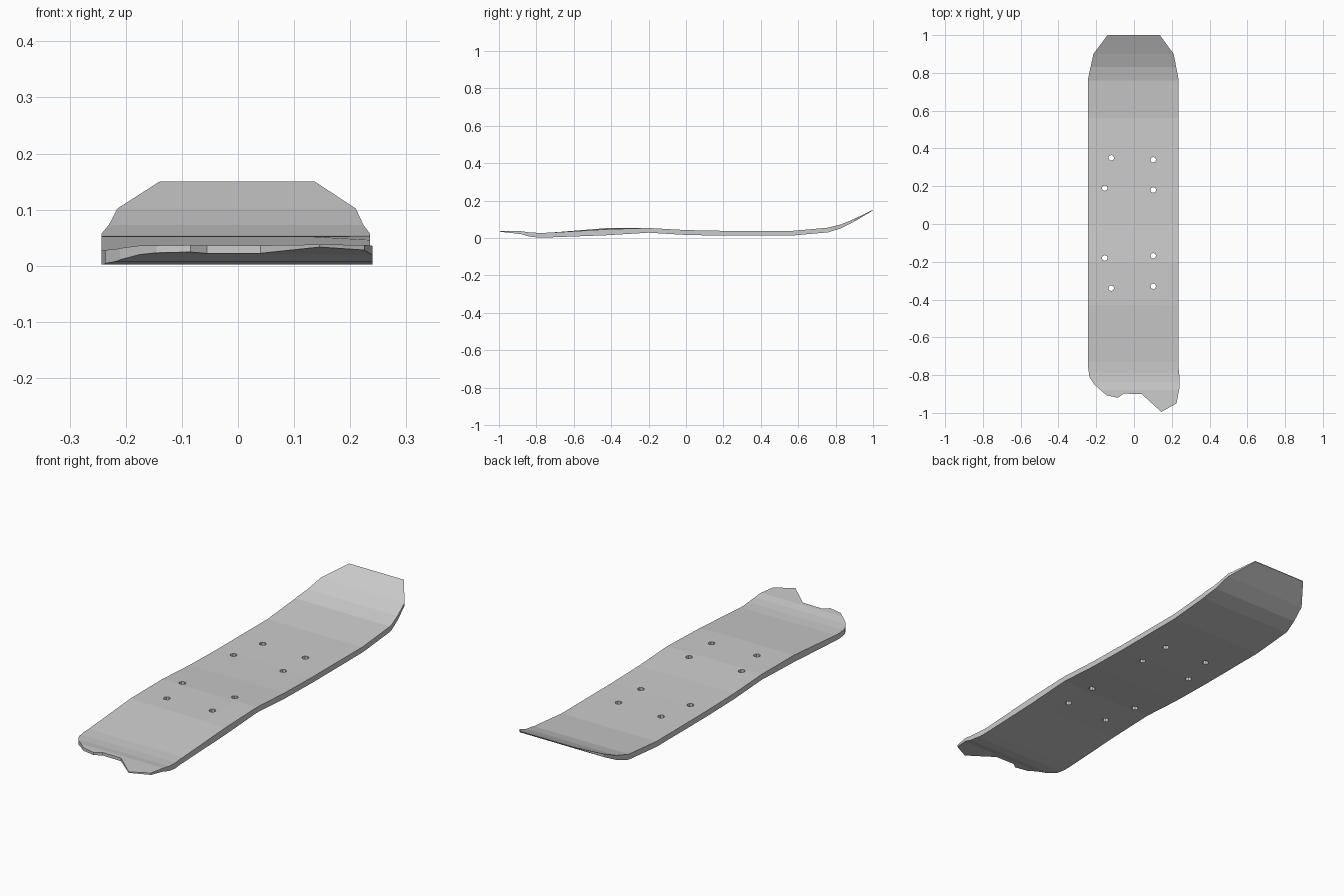
import bpy, bmesh
from mathutils import Matrix

if "Cube" in bpy.data.objects:
    bpy.data.objects.remove(bpy.data.objects["Cube"])

# Plan outline: squared nose at +y, snapped tail at -y
outline = [(-0.14, 1), (-0.215, 0.9), (-0.243, 0.77), (-0.243, -0.76), (-0.236, -0.81),
           (-0.21, -0.85), (-0.145, -0.907), (-0.085, -0.92), (-0.055, -0.898),
           (0.04, -0.9), (0.145, -0.995), (0.225, -0.95), (0.24, -0.87),
           (0.24, -0.8), (0.235, -0.75), (0.235, 0.77), (0.21, 0.9), (0.137, 1)]
# Side profile: y, top z, bottom z
profile = [(-1, 0.038, 0.034), (-0.88, 0.036, 0.020), (-0.84, 0.030, 0.008),
           (-0.79, 0.027, 0.002), (-0.73, 0.028, 0.003), (-0.43, 0.052, 0.020),
           (-0.2, 0.053, 0.028), (0, 0.042, 0.016), (0.2, 0.038, 0.012),
           (0.56, 0.037, 0.012), (0.76, 0.055, 0.030), (0.83, 0.073, 0.052),
           (0.9, 0.102, 0.088), (1, 0.150, 0.147)]


def height(y, side):
    for a, b in zip(profile, profile[1:]):
        if y <= b[0] + 1e-6:
            t = (y - a[0]) / (b[0] - a[0])
            return a[side] + t * (b[side] - a[side])
    return profile[-1][side]


def make_object(bm, name):
    mesh = bpy.data.meshes.new(name)
    bm.to_mesh(mesh)
    bm.free()
    ob = bpy.data.objects.new(name, mesh)
    bpy.context.collection.objects.link(ob)
    return ob


# Deck: sliced outline, thickened, then bent along the side profile
bm = bmesh.new()
bm.faces.new([bm.verts.new((x, y, 0)) for x, y in outline])
cuts = [((0, p[0], 0), (0, 1, 0)) for p in profile[1:-1]] + [((0.13, 0, 0), (1, 0, 0))]
for co, no in cuts:
    bmesh.ops.bisect_plane(bm, geom=bm.verts[:] + bm.edges[:] + bm.faces[:],
                           plane_co=co, plane_no=no, dist=1e-5)
ext = bmesh.ops.extrude_face_region(bm, geom=bm.faces[:], use_keep_orig=True)
lower = {g for g in ext["geom"] if isinstance(g, bmesh.types.BMVert)}
for v in bm.verts:
    v.co.z = height(v.co.y, 2 if v in lower else 1)
    if v.co.x > 0.2 and abs(v.co.y + 0.43) < 0.01:
        v.co.z -= 0.006        # slight warp on the right edge
bmesh.ops.recalc_face_normals(bm, faces=bm.faces[:])
deck = make_object(bm, "deck")

# Truck bolt holes
holes = [(-0.12, 0.35), (0.102, 0.34), (-0.155, 0.19), (0.102, 0.18),
         (-0.155, -0.18), (0.102, -0.168), (-0.12, -0.34), (0.102, -0.33)]
bm = bmesh.new()
for x, y in holes:
    bmesh.ops.create_cone(bm, cap_ends=True, segments=8, radius1=0.015, radius2=0.015,
                          depth=0.3, matrix=Matrix.Translation((x, y, 0.03)))
cutter = make_object(bm, "bolt_hole_cutter")
cutter.hide_render = True
cutter.display_type = 'WIRE'
mod = deck.modifiers.new("bolt_holes", 'BOOLEAN')
mod.operation = 'DIFFERENCE'
mod.solver = 'EXACT'
mod.object = cutter
bpy.context.view_layer.objects.active = deck
bpy.ops.object.modifier_apply(modifier=mod.name)
bpy.data.objects.remove(cutter)
